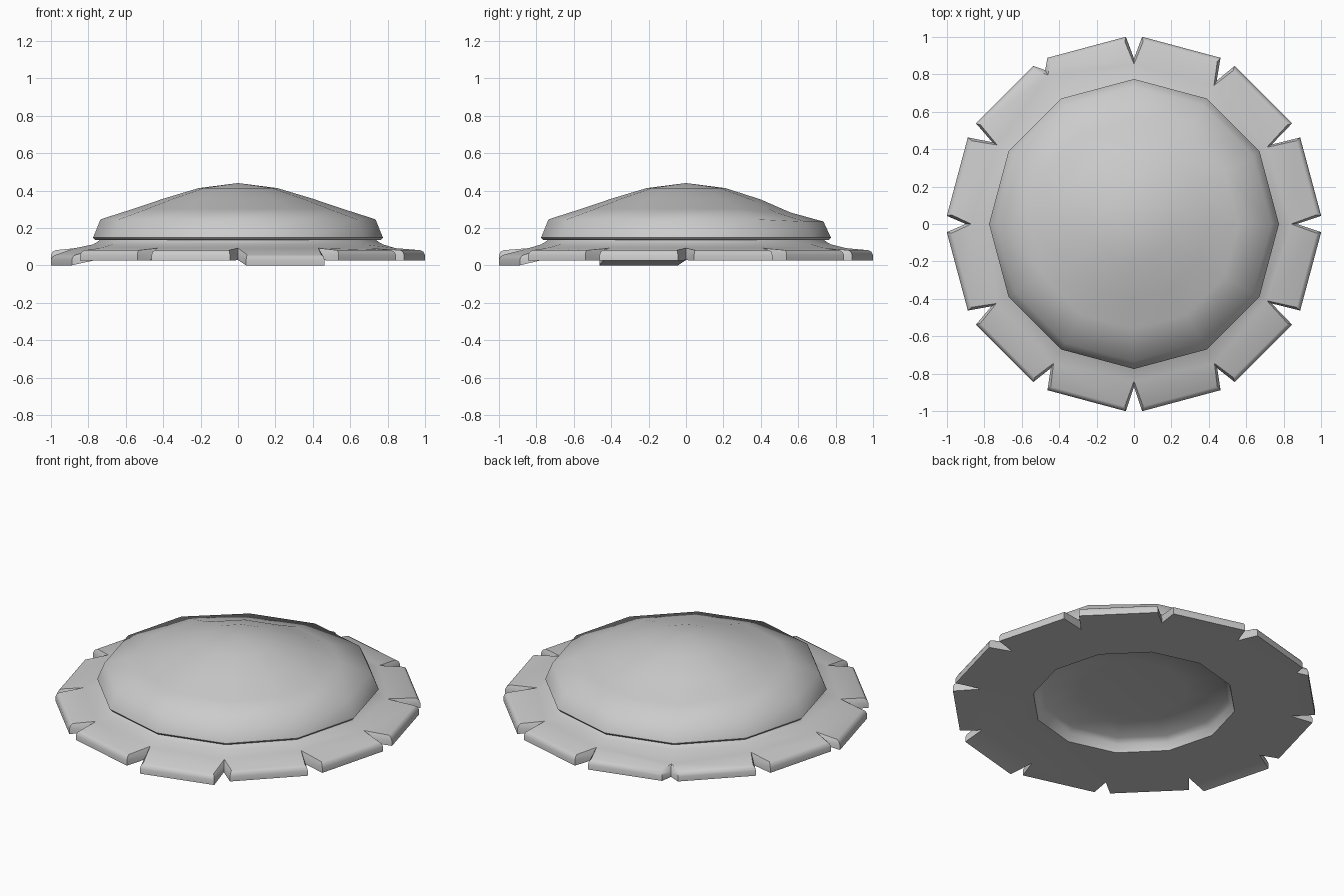
import bpy, bmesh, math
from mathutils import Vector

if "Cube" in bpy.data.objects:
    bpy.data.objects.remove(bpy.data.objects["Cube"])

N = 12
STEP = 2 * math.pi / N


def ring(bm, r, z, tweak=None):
    """Twelve-sided ring; tweak(i) shifts the height of single vertices."""
    return [bm.verts.new((r * math.cos(i * STEP), r * math.sin(i * STEP),
                          z + (tweak(i) if tweak else 0))) for i in range(N)]


def bridge(bm, a, b):
    for i in range(N):
        j = (i + 1) % N
        bm.faces.new((a[i], a[j], b[j], b[i]))


def fan(bm, loop, z):
    tip = bm.verts.new((0, 0, z))
    for i in range(N):
        bm.faces.new((loop[i], loop[(i + 1) % N], tip))


def finish(bm, name, angle):
    bmesh.ops.recalc_face_normals(bm, faces=bm.faces[:])
    mesh = bpy.data.meshes.new(name)
    bm.to_mesh(mesh)
    bm.free()
    obj = bpy.data.objects.new(name, mesh)
    bpy.context.collection.objects.link(obj)
    bpy.ops.object.select_all(action='DESELECT')
    obj.select_set(True)
    bpy.context.view_layer.objects.active = obj
    bpy.ops.object.shade_smooth_by_angle(angle=math.radians(angle))
    return obj


# Domed cap with an undercut rim and a shallow dent at the back
dent = lambda depth: (lambda i: -depth if i in (2, 3, 4) else 0)
bm = bmesh.new()
profile = [(0.74, 0.137, 0), (0.765, 0.138, 0), (0.775, 0.15, 0), (0.735, 0.248, 0.012),
           (0.56, 0.304, 0.02), (0.40, 0.358, 0.004), (0.21, 0.415, 0)]
loops = [ring(bm, r, z, dent(d)) for r, z, d in profile]
for a, b in zip(loops, loops[1:]):
    bridge(bm, a, b)
fan(bm, loops[-1], 0.442)
finish(bm, "dome_cap", 55)

# Skirt: neck and sloping flange top, flat underside and shallow recess
bm = bmesh.new()
notch = [0.87, 0.85, 0.885, 0.885, 0.95, 0.875, 0.90, 0.88, 0.89, 0.87, 0.89, 0.85]


def notch_ring(z, inset=0.0):
    return [bm.verts.new(((r - inset) * math.cos(i * STEP),
                          (r - inset) * math.sin(i * STEP), z))
            for i, r in enumerate(notch)]


top = notch_ring(0.094, 0.03)
middle = notch_ring(0.058)
bottom = notch_ring(0.03)
upper = [ring(bm, 0.74, 0.137), ring(bm, 0.755, 0.125), ring(bm, 0.775, 0.114), top]
lower = [bottom] + [ring(bm, r, z) for r, z in
                    ((0.56, 0.03), (0.545, 0.075), (0.515, 0.10), (0.30, 0.115))]
for loops in (upper, lower):
    for a, b in zip(loops, loops[1:]):
        bridge(bm, a, b)
fan(bm, lower[-1], 0.12)

# Twelve tabs with rounded edges (distance, half width, height); two are bent down
edge = [(0.955, 0.205, 0.083), (0.970, 0.213, 0.074), (0.978, 0.217, 0.056),
        (0.978, 0.217, 0.027)]
bent = {6: 0.025, 9: 0.025}
for i in range(N):
    j = (i + 1) % N
    mid = (i + 0.5) * STEP
    out = Vector((math.cos(mid), math.sin(mid), 0))
    side = Vector((-out.y, out.x, 0))
    first, last = [], []
    for d, w, z in edge:
        for chain, s in ((first, -1), (last, 1)):
            chain.append(bm.verts.new(out * d + side * (w * s)
                                      + Vector((0, 0, z - bent.get(i, 0.0)))))
    a = [top[i]] + first + [bottom[i]]
    b = [top[j]] + last + [bottom[j]]
    for k in range(len(a) - 1):
        bm.faces.new((a[k], a[k + 1], b[k + 1], b[k]))
    # bevelled flanks along the notches
    for n, c in ((i, first), (j, last)):
        bm.faces.new((top[n], c[0], c[1], middle[n]))
        bm.faces.new((middle[n], c[1], c[2]))
        bm.faces.new((middle[n], c[2], c[3], bottom[n]))

skirt = finish(bm, "notched_skirt", 50)

# Rest the lowest tab on the ground
low = min(v.co.z for v in skirt.data.vertices)
for obj in bpy.context.collection.objects:
    obj.location.z -= low
